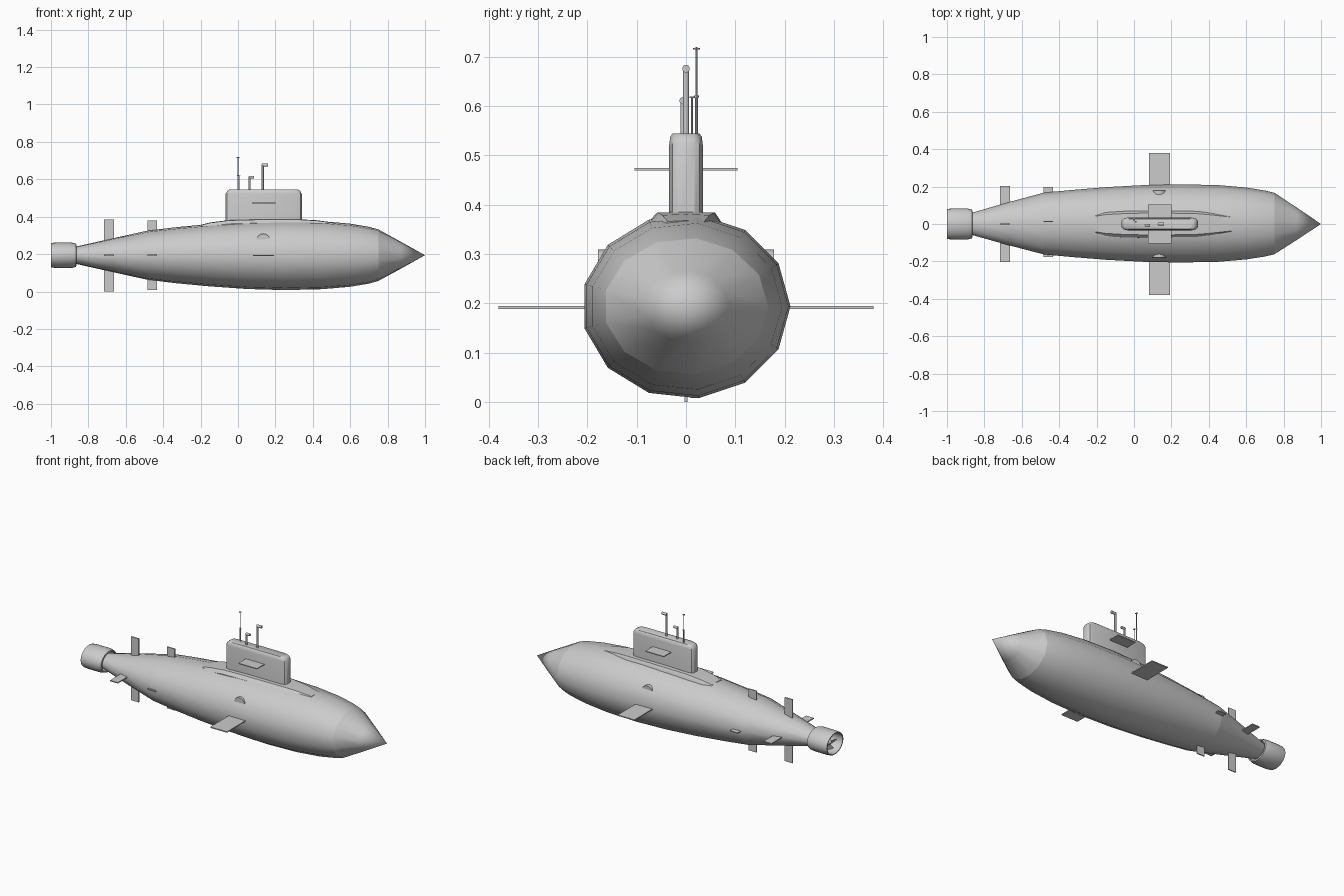
import bpy, bmesh, math
from mathutils import Vector

if "Cube" in bpy.data.objects:
    bpy.data.objects.remove(bpy.data.objects["Cube"])

CZ = 0.194


def finish(name, bm, smooth=35):
    bmesh.ops.remove_doubles(bm, verts=bm.verts, dist=1e-5)
    bmesh.ops.recalc_face_normals(bm, faces=bm.faces)
    me = bpy.data.meshes.new(name)
    bm.to_mesh(me)
    bm.free()
    ob = bpy.data.objects.new(name, me)
    bpy.context.collection.objects.link(ob)
    if smooth:
        bpy.ops.object.select_all(action='DESELECT')
        ob.select_set(True)
        bpy.context.view_layer.objects.active = ob
        bpy.ops.object.shade_smooth_by_angle(angle=math.radians(smooth))
    return ob


def bridge(bm, rings, closed=False):
    n = len(rings[0])
    pairs = list(zip(rings, rings[1:]))
    if closed:
        pairs.append((rings[-1], rings[0]))
    for a, b in pairs:
        for i in range(n):
            j = (i + 1) % n
            bm.faces.new((a[i], a[j], b[j], b[i]))


def loft_x(name, stations, n, closed=False, cap=False):
    """Elliptical rings along x; each station is (x, half width, half height)."""
    bm = bmesh.new()
    rings = []
    for x, ry, rz in stations:
        rings.append([bm.verts.new((x, ry * math.cos(2 * math.pi * i / n),
                                    CZ + rz * math.sin(2 * math.pi * i / n))) for i in range(n)])
    bridge(bm, rings, closed)
    if cap:
        bm.faces.new(rings[0])
    return finish(name, bm)


def box(name, x0, x1, y0, y1, z0, z1):
    bm = bmesh.new()
    bmesh.ops.create_cube(bm, size=1)
    for v in bm.verts:
        v.co = Vector(((x0, x1)[v.co.x > 0], (y0, y1)[v.co.y > 0], (z0, z1)[v.co.z > 0]))
    return finish(name, bm, 0)


def rod(name, p, q, r, n=10):
    p, q = Vector(p), Vector(q)
    bm = bmesh.new()
    bmesh.ops.create_cone(bm, cap_ends=True, segments=n, radius1=r, radius2=r, depth=(q - p).length)
    rot = (q - p).to_track_quat('Z', 'Y')
    for v in bm.verts:
        v.co = rot @ v.co + (p + q) / 2
    return finish(name, bm, 40)


# Hull in three sections, 13 sides
loft_x("tail_cone", [(-0.88, 0.057, 0.043), (-0.86, 0.062, 0.048), (-0.67, 0.117, 0.091),
                     (-0.48, 0.168, 0.133)], 13, cap=True)
loft_x("main_hull", [(-0.48, 0.168, 0.133), (-0.33, 0.182, 0.151), (-0.15, 0.197, 0.168),
                     (0.05, 0.208, 0.182), (0.25, 0.212, 0.188), (0.45, 0.208, 0.183),
                     (0.6, 0.195, 0.170), (0.7, 0.179, 0.153), (0.75, 0.167, 0.139)], 13)
loft_x("nose_cone", [(0.75, 0.167, 0.139), (0.87, 0.088, 0.073), (1.0, 0, 0)], 13)

# Ducted propeller
duct = [(-1.0, 0.080, 0.065), (-0.975, 0.083, 0.068), (-0.89, 0.083, 0.068), (-0.866, 0.077, 0.062),
        (-0.864, 0.068, 0.054), (-0.90, 0.073, 0.059), (-1.0, 0.074, 0.060)]
loft_x("propeller_duct", duct, 24, closed=True)
loft_x("propeller_hub", [(-0.98, 0, 0), (-0.965, 0.015, 0.013), (-0.88, 0.03, 0.025)], 12)
bm = bmesh.new()
for k in range(7):
    a = 2 * math.pi * k / 7
    pts = []
    for r, w in ((0.012, 0.10), (0.98, 0.30), (0.98, -0.30), (0.012, -0.10)):
        pts.append(bm.verts.new((-0.95 + 0.05 * w, 0.073 * r * math.cos(a + w),
                                 CZ + 0.059 * r * math.sin(a + w))))
    bm.faces.new(pts)
finish("propeller_blades", bm, 0)

# Stern fins, forward stabilisers and diving planes
box("rudder_fin", -0.716, -0.664, -0.003, 0.003, 0.0, 0.386)
box("stern_plane", -0.716, -0.664, -0.203, 0.203, 0.191, 0.197)
box("stabiliser_fin", -0.484, -0.432, 0.010, 0.016, 0.008, 0.381)
box("stabiliser_plane", -0.484, -0.432, -0.176, 0.197, 0.191, 0.197)
box("bow_plane", 0.08, 0.192, -0.38, 0.38, 0.189, 0.195)
box("sail_plane", 0.076, 0.2, -0.104, 0.104, 0.470, 0.475)

# Half-disc blisters on the flanks
for s in (-1, 1):
    rod("side_blister", (0.135, s * 0.12, 0.272), (0.135, s * 0.179, 0.272), 0.037, 20)

# Deck fairing under the sail
bm = bmesh.new()
rings = []
for x, w, top in ((-0.205, 0.05, 0.355), (-0.15, 0.058, 0.369), (-0.05, 0.064, 0.382),
                  (0.1, 0.067, 0.386), (0.33, 0.064, 0.386), (0.42, 0.056, 0.381), (0.52, 0.045, 0.368)):
    prof = ((-w - 0.012, 0.30), (-w - 0.008, top - 0.02), (-w + 0.008, top - 0.002), (0, top),
            (w - 0.008, top - 0.002), (w + 0.004, top - 0.02), (w + 0.008, 0.30))
    rings.append([bm.verts.new((x, y, z)) for y, z in prof])
bridge(bm, rings)
bm.faces.new(rings[0])
bm.faces.new(rings[-1])
finish("deck_fairing", bm)

# Sail with rounded plan and chamfered top
bm = bmesh.new()
rings = []
for z, d, e in ((0.34, 0, 0), (0.522, 0, 0), (0.538, 0.009, 0.002), (0.545, 0.020, 0.007)):
    x0, x1, w = -0.066 + d, 0.341 - d, 0.034 - e
    plan = ((x0, -w * 0.5), (x0 + 0.008, -w * 0.82), (x0 + 0.03, -w), (x1 - 0.03, -w),
            (x1 - 0.008, -w * 0.82), (x1, -w * 0.5))
    plan = list(plan) + [(x, -y) for x, y in reversed(plan)]
    rings.append([bm.verts.new((x, y, z)) for x, y in plan])
bridge(bm, rings)
bm.faces.new(rings[-1])
finish("sail", bm)

# Periscopes with bent heads
for name, x, y, top, r, reach in (("tall_periscope", 0.132, 0.0, 0.676, 0.006, 0.028),
                                  ("short_periscope", 0.062, -0.006, 0.611, 0.0055, 0.024)):
    rod(name + "_mast", (x, y, 0.53), (x, y, top + 0.004), r)
    rod(name + "_head", (x - 0.004, y, top), (x + reach, y, top), r + 0.002)

# Whip antennas
rod("antenna_lower", (0.0, 0.021, 0.53), (0.0, 0.021, 0.62), 0.003, 8)
rod("antenna_upper", (0.0, 0.021, 0.62), (0.0, 0.021, 0.72), 0.002, 8)
rod("antenna_collar", (0.0, 0.021, 0.618), (0.0, 0.021, 0.622), 0.005, 8)
rod("antenna_tip", (0.0, 0.021, 0.715), (0.0, 0.021, 0.718), 0.007, 8)
rod("small_antenna", (0.009, 0.012, 0.53), (0.009, 0.012, 0.62), 0.0018, 8)
rod("small_antenna_tip", (0.009, 0.012, 0.617), (0.009, 0.012, 0.62), 0.005, 8)
